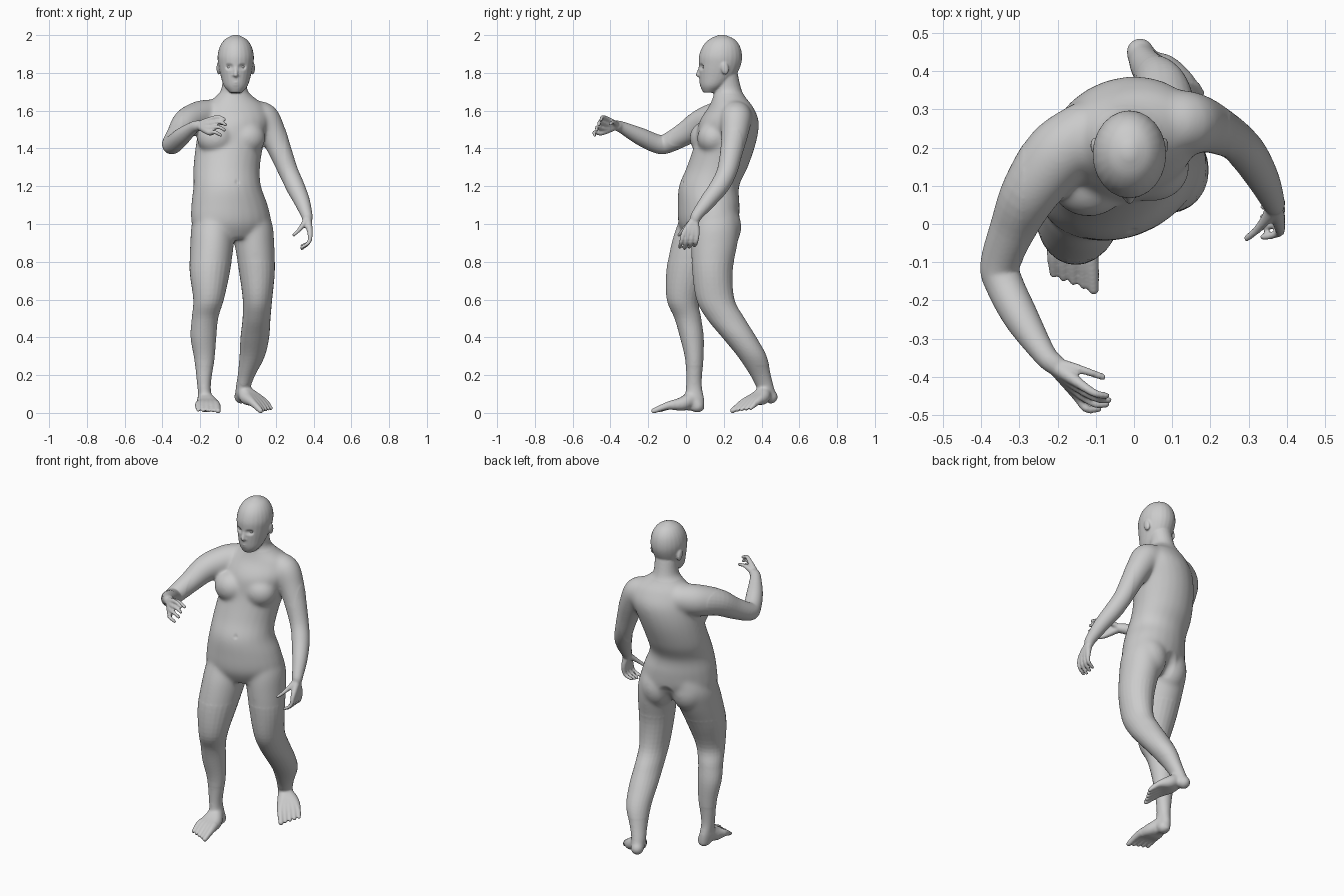
import bpy
import bmesh
from math import sin, cos, pi, radians
from mathutils import Vector, Matrix

default_cube = bpy.data.objects.get("Cube")
if default_cube:
    bpy.data.objects.remove(default_cube, do_unlink=True)

skin_mat = bpy.data.materials.new("plain_grey")
skin_mat.use_nodes = True
grey = (0.6, 0.6, 0.6, 1)
skin_mat.diffuse_color = grey
skin_mat.node_tree.nodes["Principled BSDF"].inputs["Base Color"].default_value = grey

SIDES = 24
body = bmesh.new()


def smooth_path(rows, steps=5):
    """Pass a smooth curve through rows of numbers."""
    rows = [Vector(r) for r in rows]
    out = []
    for i in range(len(rows) - 1):
        p0, p1 = rows[max(i - 1, 0)], rows[i]
        p2, p3 = rows[i + 1], rows[min(i + 2, len(rows) - 1)]
        for k in range(steps):
            t = k / steps
            out.append(p1 + (p2 - p0) * (t / 2)
                       + (p0 * 2 - p1 * 5 + p2 * 4 - p3) * (t * t / 2)
                       + (p1 * 3 - p0 - p2 * 3 + p3) * (t ** 3 / 2))
    return out + [rows[-1]]


def skin_rings(rings):
    """Close a stack of rings into a solid."""
    loops = [[body.verts.new(p) for p in ring] for ring in rings]
    for low, high in zip(loops, loops[1:]):
        for i in range(SIDES):
            j = (i + 1) % SIDES
            body.faces.new((low[i], low[j], high[j], high[i]))
    body.faces.new(loops[0][::-1])
    body.faces.new(loops[-1])


def ball(centre, size, turn=0):
    """Add an ellipsoid."""
    rot = Matrix.Rotation(radians(turn), 4, 'X')
    bmesh.ops.create_uvsphere(body, u_segments=SIDES, v_segments=12, radius=1,
                              matrix=Matrix.Translation(centre) @ rot @ Matrix.Diagonal((*size, 1)))


def stack(rows):
    """Level ellipses: z, centre x, centre y, half width, half depth, twist."""
    rings = []
    for z, x, y, rx, ry, twist in smooth_path(rows):
        c, s = cos(radians(twist)), sin(radians(twist))
        ring = []
        for k in range(SIDES):
            u, v = rx * cos(2 * pi * k / SIDES), ry * sin(2 * pi * k / SIDES)
            ring.append((x + u * c - v * s, y + u * s + v * c, z))
        rings.append(ring)
    skin_rings(rings)


def tube(rows):
    """Round tube with round ends: x, y, z, radius."""
    pts = smooth_path(rows)
    rings, frame, last = [], None, None
    for i, p in enumerate(pts):
        ahead = (pts[min(i + 1, len(pts) - 1)] - pts[max(i - 1, 0)]).to_3d().normalized()
        if frame is None:
            frame = ahead.to_track_quat('Z', 'Y')
        else:
            frame = last.rotation_difference(ahead) @ frame
        last = ahead
        rings.append([p.to_3d() + frame @ Vector((cos(2 * pi * k / SIDES), sin(2 * pi * k / SIDES), 0)) * p.w
                      for k in range(SIDES)])
    skin_rings(rings)
    for end in (pts[0], pts[-1]):
        ball(end.to_3d(), [end.w] * 3)


def finger(wrist, knuckle, middle, tip, thick=0.0105):
    """One finger with its share of the palm."""
    tube([(*wrist, 0.023), (*knuckle, thick * 1.4), (*middle, thick), (*tip, thick * 0.85)])


def foot(ankle, heel, toes, outward):
    """Heel, instep and five toes; outward points to the little toe."""
    ankle, heel, toes, outward = map(Vector, (ankle, heel, toes, outward))
    ahead = (toes - heel).normalized()
    tube([(*ankle, 0.04), (*heel, 0.037)])
    for i in range(5):
        across = outward * (i - 2) * 0.026
        tip = toes + across + ahead * (0.014 - 0.01 * i)
        ball_of_foot = toes - ahead * (0.062 + 0.005 * i) + across * 0.9 + Vector((0, 0, 0.019))
        arch = heel.lerp(toes, 0.36) + across * 0.45 + Vector((0, 0, 0.02))
        big = 1.4 if i == 0 else 1
        tube([(*ankle, 0.037), (*arch, 0.037), (*ball_of_foot, 0.021), (*tip, 0.01 * big)])


# Torso and neck
stack([(0.92, -0.03, 0.11, 0.15, 0.10, 22), (1.0, -0.035, 0.118, 0.215, 0.148, 20),
       (1.1, -0.045, 0.12, 0.207, 0.159, 18), (1.2, -0.057, 0.122, 0.181, 0.158, 15),
       (1.3, -0.06, 0.165, 0.178, 0.161, 15), (1.43, -0.042, 0.209, 0.182, 0.16, 18),
       (1.54, -0.015, 0.228, 0.19, 0.155, 17), (1.62, -0.012, 0.237, 0.165, 0.115, 13),
       (1.665, -0.018, 0.23, 0.112, 0.09, 8), (1.71, -0.02, 0.222, 0.07, 0.072, 0),
       (1.8, -0.014, 0.21, 0.064, 0.063, 0)])
# Chest, lower back and seat
for side in (-1, 1):
    ball((-0.036 + side * 0.082, 0.126 + side * 0.02, 1.455), (0.1, 0.088, 0.09))
    ball((-0.037 + side * 0.088, 0.165 + side * 0.022, 0.985), (0.105, 0.107, 0.13))
ball((-0.045, 0.165, 1.07), (0.15, 0.108, 0.14))

# Head, nose, lips, chin and ears
MID = -0.012
stack([(1.695, MID, 0.125, 0.032, 0.033, 0), (1.73, MID, 0.143, 0.062, 0.067, 0),
       (1.78, MID, 0.165, 0.079, 0.095, 0), (1.84, MID, 0.179, 0.092, 0.111, 0),
       (1.89, MID, 0.183, 0.096, 0.114, 0), (1.94, MID, 0.187, 0.084, 0.099, 0),
       (1.977, MID, 0.19, 0.058, 0.068, 0), (1.997, MID, 0.19, 0.022, 0.026, 0),
       (2.001, MID, 0.19, 0.006, 0.007, 0)])
tube([(MID, 0.08, 1.84, 0.009), (MID, 0.072, 1.815, 0.01), (MID, 0.065, 1.79, 0.013)])
ball((MID, 0.084, 1.75), (0.024, 0.014, 0.007))
ball((MID, 0.086, 1.738), (0.021, 0.014, 0.008))
ball((MID, 0.112, 1.713), (0.028, 0.024, 0.018))
for side in (-1, 1):
    ball((MID + side * 0.016, 0.08, 1.787), (0.009, 0.012, 0.008))
    ball((MID + side * 0.09, 0.205, 1.825), (0.012, 0.021, 0.035), 12)

# Right leg, planted in front
stack([(0.012, -0.168, 0.053, 0.03, 0.045, 0), (0.07, -0.173, 0.046, 0.035, 0.052, 0),
       (0.15, -0.18, 0.042, 0.037, 0.042, 0),
       (0.28, -0.178, 0.044, 0.053, 0.048, 0), (0.4, -0.183, 0.031, 0.068, 0.063, 0),
       (0.5, -0.175, 0.01, 0.07, 0.071, 0), (0.6, -0.156, -0.016, 0.081, 0.086, 0),
       (0.75, -0.149, 0.015, 0.107, 0.119, 0), (0.9, -0.137, 0.067, 0.116, 0.144, 0),
       (1.0, -0.132, 0.1, 0.112, 0.145, 0), (1.12, -0.12, 0.12, 0.08, 0.12, 0)])
foot((-0.175, 0.038, 0.08), (-0.165, 0.06, 0.037), (-0.158, -0.157, 0.012), (-1, 0, 0))

# Left leg, trailing with the heel lifted
stack([(0.09, 0.02, 0.438, 0.035, 0.042, 0), (0.14, 0.028, 0.418, 0.04, 0.047, 0),
       (0.2, 0.045, 0.395, 0.047, 0.055, 0), (0.3, 0.075, 0.35, 0.067, 0.077, 0),
       (0.4, 0.089, 0.282, 0.076, 0.091, 0), (0.5, 0.098, 0.21, 0.074, 0.101, 0),
       (0.6, 0.103, 0.156, 0.078, 0.101, 0), (0.75, 0.1, 0.14, 0.095, 0.107, 0),
       (0.9, 0.086, 0.15, 0.106, 0.124, 0), (1.0, 0.072, 0.155, 0.11, 0.124, 0),
       (1.12, 0.055, 0.155, 0.085, 0.1, 0)])
foot((0.03, 0.413, 0.115), (0.016, 0.45, 0.085), (0.151, 0.29, 0.016), (0.77, 0.64, 0))

# Right arm, raised forward
tube([(-0.13, 0.235, 1.575, 0.085), (-0.2, 0.18, 1.563, 0.09), (-0.27, 0.085, 1.535, 0.077),
      (-0.315, -0.01, 1.475, 0.062), (-0.35, -0.105, 1.425, 0.052), (-0.34, -0.155, 1.425, 0.05),
      (-0.295, -0.245, 1.465, 0.046), (-0.235, -0.34, 1.512, 0.031), (-0.21, -0.365, 1.52, 0.028)])
wrist = (-0.205, -0.372, 1.522)
for i in range(4):
    drop, reach = 0.023 * i, (0.008, 0.014, 0.008, -0.012)[i]
    finger(wrist, (-0.15, -0.412 - drop * 0.5, 1.552 - drop),
           (-0.112 + reach, -0.442 - drop * 0.6, 1.566 - drop * 1.15),
           (-0.08 + reach, -0.449 - drop * 0.5, 1.553 - drop * 1.2))
finger(wrist, (-0.165, -0.375, 1.535), (-0.125, -0.385, 1.54), (-0.082, -0.4, 1.53))

# Left arm, hanging
tube([(0.08, 0.262, 1.565, 0.085), (0.135, 0.265, 1.558, 0.085), (0.182, 0.258, 1.48, 0.073),
      (0.221, 0.242, 1.39, 0.062), (0.265, 0.217, 1.28, 0.053), (0.302, 0.177, 1.2, 0.05),
      (0.339, 0.115, 1.12, 0.042), (0.363, 0.06, 1.05, 0.031), (0.367, 0.05, 1.03, 0.028)])
wrist = (0.367, 0.045, 1.022)
for i in range(4):
    back = 0.022 * i
    finger(wrist, (0.381, -0.008 + back, 0.957), (0.376, -0.025 + back * 1.2, 0.905),
           (0.338, -0.034 + back * 1.2, 0.87 + abs(i - 1) * 0.007))
finger(wrist, (0.345, 0.012, 0.995), (0.32, -0.017, 0.965), (0.295, -0.037, 0.942))


def bake(figure):
    """Turn the modified shape into plain geometry."""
    graph = bpy.context.evaluated_depsgraph_get()
    shaped = bpy.data.meshes.new_from_object(figure.evaluated_get(graph))
    figure.modifiers.clear()
    figure.data = shaped
    return shaped


def soften(figure, rounds, group=""):
    smooth = figure.modifiers.new("soften", 'SMOOTH')
    smooth.factor = 0.5
    smooth.iterations = rounds
    smooth.vertex_group = group


# Fuse all parts into one skin
mesh = bpy.data.meshes.new("body")
bmesh.ops.recalc_face_normals(body, faces=body.faces)
body.to_mesh(mesh)
body.free()
figure = bpy.data.objects.new("body", mesh)
bpy.context.collection.objects.link(figure)
remesh = figure.modifiers.new("fuse", 'REMESH')
remesh.mode = 'VOXEL'
remesh.voxel_size = 0.0055
soften(figure, 4)
fused = bake(figure)

# Blend the trunk and the ankles
blend = figure.vertex_groups.new(name="blend")
for v in fused.vertices:
    x, y, z = v.co
    if 0.8 < z < 1.68 and -0.29 < x < 0.25 and y > -0.12:
        blend.add([v.index], 1, 'REPLACE')
    elif z < 0.25 and (y > 0.37 or -0.06 < y < 0.2):
        blend.add([v.index], 0.4, 'REPLACE')
soften(figure, 70, "blend")
fused = bake(figure)
fused.name = "body_skin"


def press(start, end, radius, move):
    """Push the skin along a short line with a soft edge."""
    start, line, move = Vector(start), Vector(end) - Vector(start), Vector(move)
    for v in fused.vertices:
        t = (v.co - start).dot(line) / line.length_squared
        gap = (v.co - start - line * min(max(t, 0), 1)).length
        if gap < radius:
            v.co += move * (1 - (gap / radius) ** 2) ** 2


# Eye sockets, navel and seat cleft
for side in (-1, 1):
    x = MID + side * 0.034
    press((x - 0.008, 0.08, 1.832), (x + 0.008, 0.08, 1.832), 0.022, (0, 0.012, 0))
press((0.0, -0.03, 1.225), (0.0, -0.03, 1.24), 0.022, (0, 0.01, 0))
press((-0.04, 0.23, 0.91), (-0.05, 0.26, 0.99), 0.05, (0, -0.014, 0))

# Flat soles and smooth shading
for v in fused.vertices:
    v.co.z = max(v.co.z, 0)
for poly in fused.polygons:
    poly.use_smooth = True
fused.materials.clear()
fused.materials.append(skin_mat)

# Eyes
for name, side in (("right_eye", -1), ("left_eye", 1)):
    eye_mesh = bpy.data.meshes.new(name)
    bm = bmesh.new()
    bmesh.ops.create_uvsphere(bm, u_segments=16, v_segments=10, radius=0.013,
                              matrix=Matrix.Translation((MID + side * 0.034, 0.1, 1.832)))
    bm.to_mesh(eye_mesh)
    bm.free()
    for poly in eye_mesh.polygons:
        poly.use_smooth = True
    eye_mesh.materials.append(skin_mat)
    bpy.context.collection.objects.link(bpy.data.objects.new(name, eye_mesh))
